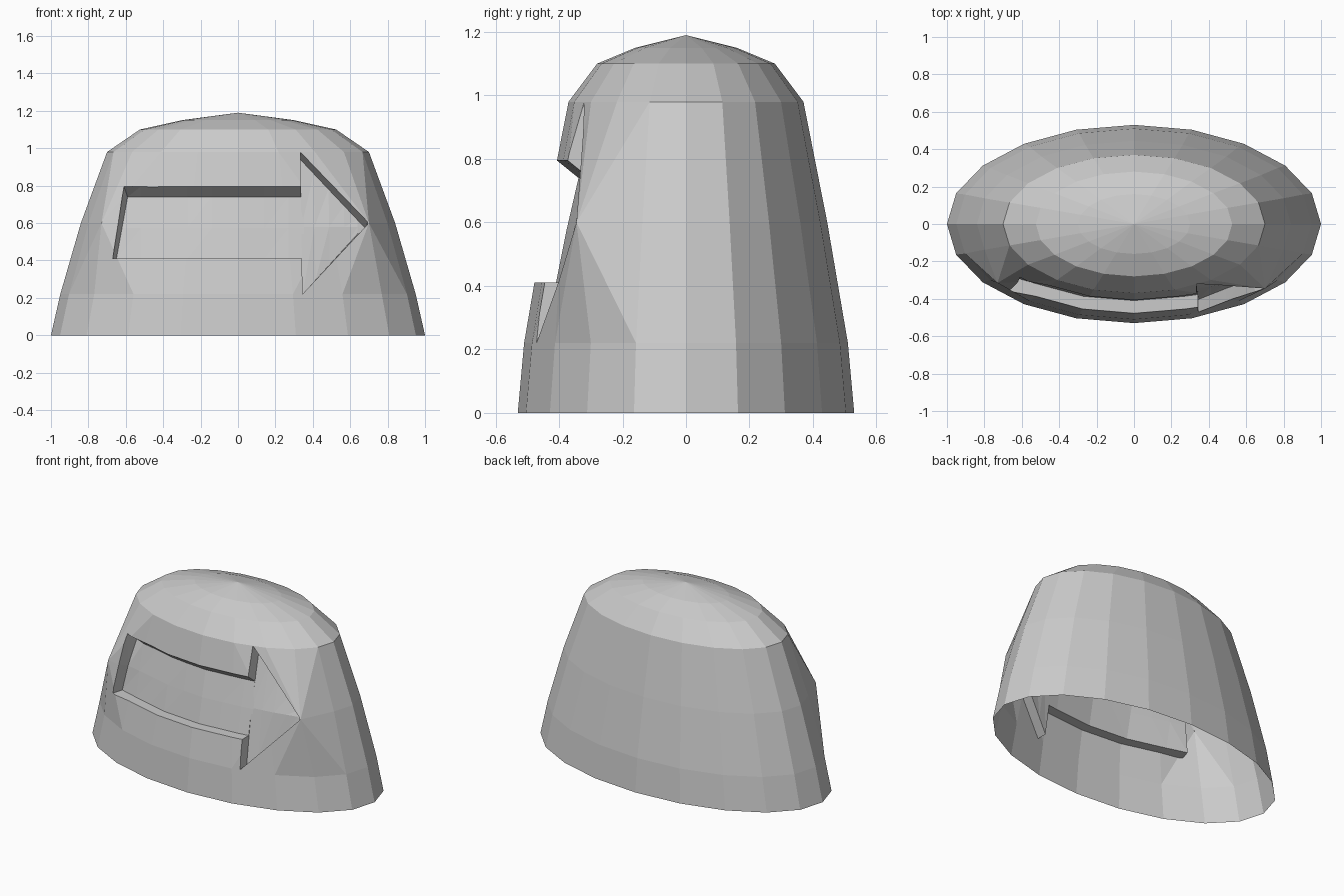
import bpy, bmesh, math
from mathutils import Vector
from mathutils.bvhtree import BVHTree

if "Cube" in bpy.data.objects:
    bpy.data.objects.remove(bpy.data.objects["Cube"])

SIDES = 20
# dome profile: half width x, half depth y, height
RINGS = [(1.0, .53, 0), (.95, .51, .22), (.84, .445, .6),
         (.70, .37, .98), (.525, .28, 1.10), (.30, .16, 1.15)]


def finish(bm, name):
    bmesh.ops.recalc_face_normals(bm, faces=bm.faces)
    me = bpy.data.meshes.new(name)
    bm.to_mesh(me)
    bm.free()
    ob = bpy.data.objects.new(name, me)
    bpy.context.collection.objects.link(ob)
    return ob


# faceted oval dome, capped for cutting
bm = bmesh.new()
rings = []
for a, b, z in RINGS:
    rings.append([bm.verts.new((a * math.cos(2 * math.pi * i / SIDES),
                                b * math.sin(2 * math.pi * i / SIDES), z))
                  for i in range(SIDES)])
apex = bm.verts.new((0, 0, 1.19))
# front is pushed out where the arrow tip and tail sit
rings[2][18].co = (.70, -.345, .6)
rings[2][17].co.y = -.39
rings[2][12].co = (-.73, -.315, .6)
for k, (lo, hi) in enumerate(zip(rings, rings[1:])):
    for i in range(SIDES):
        j = (i + 1) % SIDES
        q = [lo[i], lo[j], hi[j], hi[i]]
        if k in (1, 2) and i in (11, 12, 16, 17, 18):
            # diagonals radiate from the pushed-out points
            if (i in (12, 18)) == (k == 1):
                tris = ((0, 1, 2), (0, 2, 3))
            else:
                tris = ((0, 1, 3), (1, 2, 3))
            if i in (12, 18) or i in (11, 16, 17):
                d02 = (k == 1 and i in (11, 16, 17)) or (k == 2 and i in (12, 18))
                tris = ((0, 1, 2), (0, 2, 3)) if d02 else ((0, 1, 3), (1, 2, 3))
            for t in tris:
                bm.faces.new([q[n] for n in t])
        else:
            bm.faces.new(q)
for i in range(SIDES):
    bm.faces.new((rings[-1][i], rings[-1][(i + 1) % SIDES], apex))
bm.faces.new(rings[0][::-1])
bm.normal_update()
surface = BVHTree.FromBMesh(bm)
dome = finish(bm, "dome_shell")


def surf_y(x, z):
    hit = surface.ray_cast(Vector((x, -2, z)), Vector((0, 1, 0)))[0]
    return hit.y if hit else -.3


def recess_cutter(name, columns, depth, drop):
    """Columns are (x low, x top, z low, z top, inward x shift)."""
    bm = bmesh.new()
    n = len(columns)
    front, skin, floor = {}, {}, {}
    for c, (xl, xt, zl, zt, dx) in enumerate(columns):
        zt_in = zt - drop
        zl_in = min(zl, zt_in - .006)
        zm = .6 if zl < .59 and zt > .61 else (zl + zt) / 2
        f = (zm - zl) / (zt - zl)
        for r, (s, z, zi) in enumerate(((0, zl, zl_in),
                                        (f, zm, zl_in + f * (zt_in - zl_in)),
                                        (1, zt, zt_in))):
            x = xl + s * (xt - xl)
            y = surf_y(x, z)
            front[c, r] = bm.verts.new((x, -.9, z))
            floor[c, r] = bm.verts.new((x + dx, y + depth, zi))
            if c in (0, n - 1) or r != 1:
                skin[c, r] = bm.verts.new((x, y, z))
    for layer in (front, floor):
        for c in range(n - 1):
            for r in range(2):
                a, b, d, e = (layer[c, r], layer[c + 1, r],
                              layer[c + 1, r + 1], layer[c, r + 1])
                bm.faces.new((a, b, d))
                bm.faces.new((a, d, e))
    rim = ([(c, 0) for c in range(n)] + [(n - 1, 1)]
           + [(c, 2) for c in range(n - 1, -1, -1)] + [(0, 1)])
    for p, q in zip(rim, rim[1:] + rim[:1]):
        for u, v in ((front, skin), (skin, floor)):
            bm.faces.new((u[p], u[q], v[q]))
            bm.faces.new((u[p], v[q], v[p]))
    ob = finish(bm, name)
    ob.hide_render = True
    return ob


# arrow shaft and arrow head recesses
shaft = [(-.67, -.61, .41, .795, .02)]
shaft += [(x, x, .41, .795, 0) for x in (-.52, -.40, -.27, -.14, 0, .14, .27, .352)]
head = []
for t in (0, .2, .42, .65, .85, .98):
    xl, xt = .345 + t * .355, .333 + t * .367
    head.append((xl, xt, .22 + t * .38, .98 - t * .38, -.008 * t))
cutters = [recess_cutter("shaft_cutter", shaft, .068, .055),
           recess_cutter("head_cutter", head, .068, .04)]

for cutter in cutters:
    mod = dome.modifiers.new("recess", 'BOOLEAN')
    mod.operation = 'DIFFERENCE'
    mod.solver = 'EXACT'
    mod.object = cutter
bpy.context.view_layer.update()
dg = bpy.context.evaluated_depsgraph_get()
cut = bpy.data.meshes.new_from_object(dome.evaluated_get(dg))
dome.modifiers.clear()
dome.data = cut
for cutter in cutters:
    bpy.data.objects.remove(cutter)

# open the underside
bm = bmesh.new()
bm.from_mesh(cut)
base = [f for f in bm.faces if all(v.co.z < .001 for v in f.verts)]
bmesh.ops.delete(bm, geom=base, context='FACES')
bm.to_mesh(cut)
bm.free()
for p in cut.polygons:
    p.use_smooth = False
